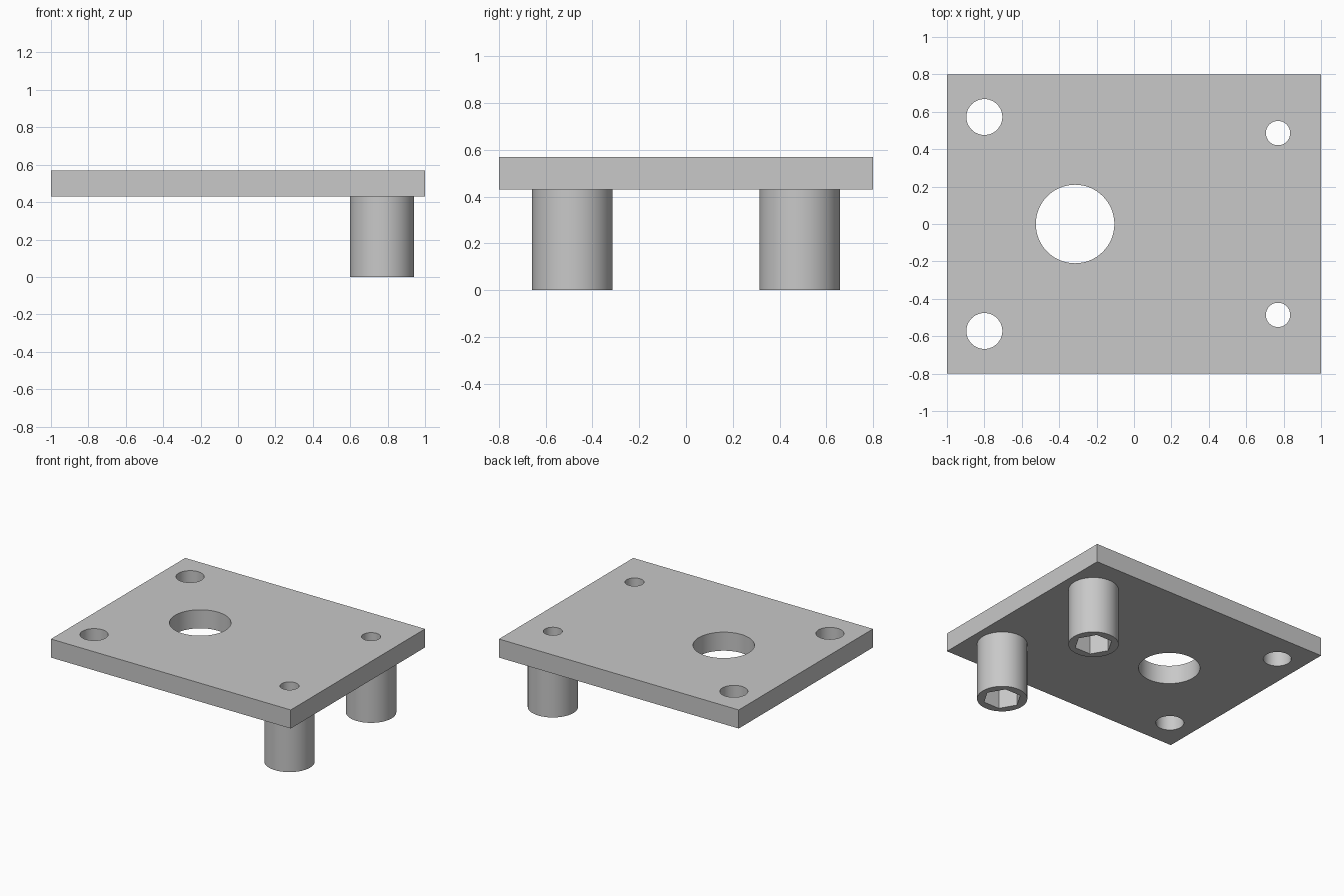
import bpy
import math

cube = bpy.data.objects.get("Cube")
if cube:
    bpy.data.objects.remove(cube, do_unlink=True)

PLATE_BOTTOM, PLATE_TOP = 0.43, 0.57
LEG_X, LEG_Y, LEG_R, BORE_R = 0.77, 0.486, 0.172, 0.065
HEX_R, HEX_DEPTH = 0.132, 0.2

grey = bpy.data.materials.new("plain_grey")
grey.use_nodes = True
colour = (0.58, 0.58, 0.58, 1)
grey.diffuse_color = colour
grey.node_tree.nodes["Principled BSDF"].inputs["Base Color"].default_value = colour


def prism(name, x, y, radius, z0, z1, sides=64, turn=0):
    """Upright cylinder or prism between two heights."""
    bpy.ops.mesh.primitive_cylinder_add(
        vertices=sides, radius=radius, depth=z1 - z0,
        location=(x, y, (z0 + z1) / 2), rotation=(0, 0, turn))
    obj = bpy.context.object
    obj.name = name
    return obj


def cut(obj, cutter):
    """Subtract the cutter from the object, then discard the cutter."""
    mod = obj.modifiers.new("hole", 'BOOLEAN')
    mod.operation = 'DIFFERENCE'
    mod.solver = 'EXACT'
    mod.object = cutter
    bpy.ops.object.select_all(action='DESELECT')
    obj.select_set(True)
    bpy.context.view_layer.objects.active = obj
    bpy.ops.object.modifier_apply(modifier=mod.name)
    bpy.data.objects.remove(cutter, do_unlink=True)


def finish(obj):
    """One material, smooth round walls and sharp rims."""
    obj.data.materials.clear()
    obj.data.materials.append(grey)
    bpy.ops.object.select_all(action='DESELECT')
    obj.select_set(True)
    bpy.context.view_layer.objects.active = obj
    bpy.ops.object.shade_smooth_by_angle(angle=math.radians(30))


# Mounting plate
bpy.ops.mesh.primitive_cube_add(
    size=1, location=(0, 0, (PLATE_BOTTOM + PLATE_TOP) / 2))
plate = bpy.context.object
plate.name = "plate"
plate.scale = (2, 1.6, PLATE_TOP - PLATE_BOTTOM)
bpy.ops.object.transform_apply(location=False, rotation=False, scale=True)

# Large opening, two corner holes and two bolt holes
holes = [(-0.315, 0, 0.21)]
for side in (-1, 1):
    holes += [(-0.8, side * 0.572, 0.096), (LEG_X, side * LEG_Y, BORE_R)]
for x, y, radius in holes:
    cut(plate, prism("hole_cutter", x, y, radius, PLATE_BOTTOM - 0.1, PLATE_TOP + 0.1))
finish(plate)

# Round legs, bored through, with a hexagonal nut pocket in the foot
for label, side in (("front", -1), ("back", 1)):
    y = side * LEG_Y
    leg = prism(label + "_leg", LEG_X, y, LEG_R, 0, PLATE_BOTTOM)
    cut(leg, prism("bore_cutter", LEG_X, y, BORE_R, -0.1, PLATE_BOTTOM + 0.1))
    cut(leg, prism("nut_cutter", LEG_X, y, HEX_R, -0.1, HEX_DEPTH, 6, math.pi / 6))
    finish(leg)
